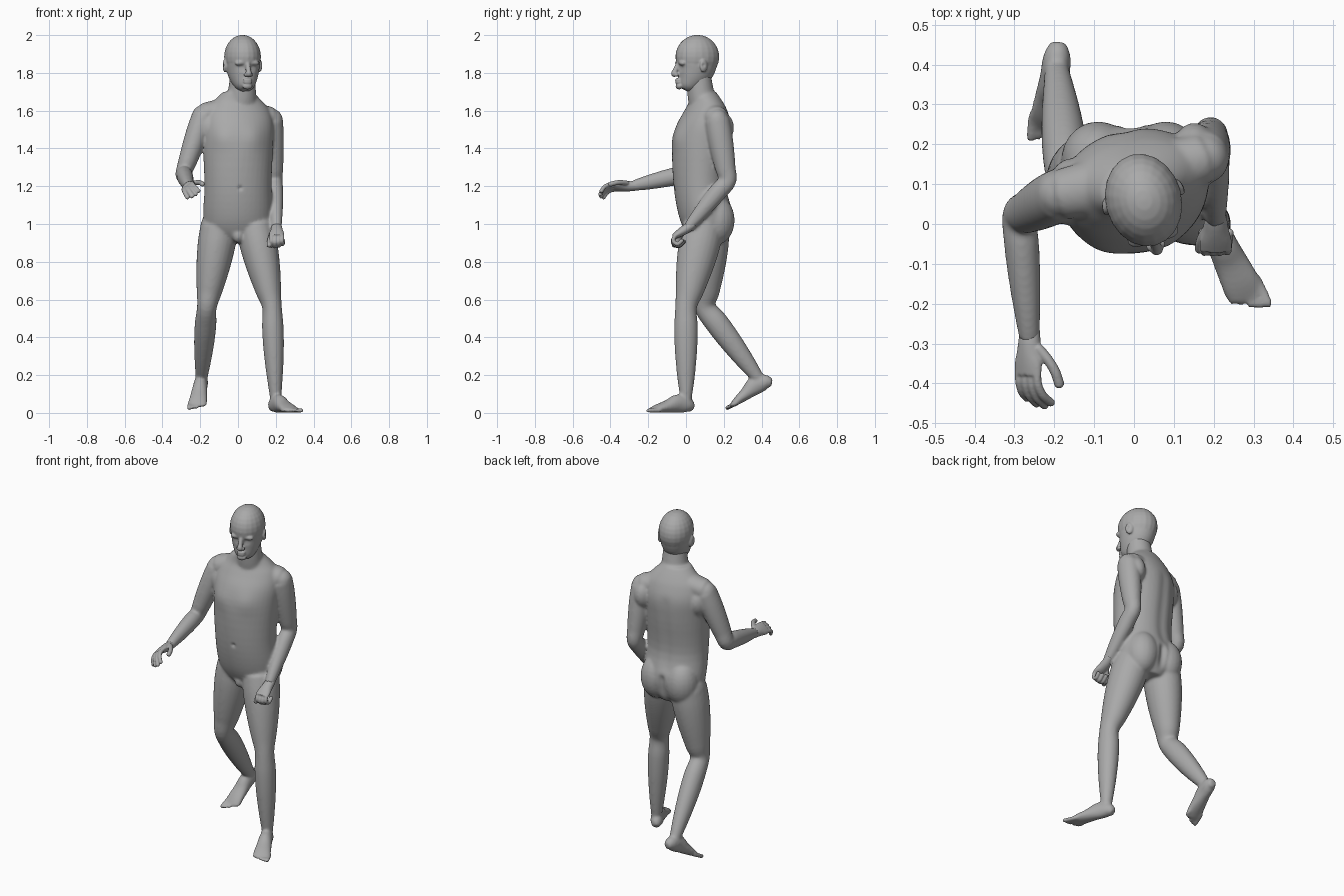
import bpy, bmesh
from math import cos, sin, exp, pi, tau, radians
from mathutils import Vector, Matrix

if "Cube" in bpy.data.objects:
    bpy.data.objects.remove(bpy.data.objects["Cube"])

grey = (.4, .4, .4, 1)
skin = bpy.data.materials.new("matte_grey")
skin.use_nodes = True
skin.diffuse_color = grey
skin.node_tree.nodes["Principled BSDF"].inputs["Base Color"].default_value = grey


def spline(rows, steps):
    """Smooth interpolation through rows of numbers."""
    rows = [Vector(row) for row in rows]
    padded = [rows[0] * 2 - rows[1], *rows, rows[-1] * 2 - rows[-2]]
    result = []
    for before, start, end, after in zip(padded, padded[1:], padded[2:], padded[3:]):
        enter, leave = (end - before) / 2, (after - start) / 2
        for step in range(steps):
            t = step / steps
            ease = t * t * (3 - 2 * t)
            result.append(start.lerp(end, ease) + enter * t * (1 - t) ** 2
                          - leave * t * t * (1 - t))
    return result + [rows[-1]]


def tube(bm, rows, side=(1, 0, 0), turn=None, sides=24, steps=4):
    """Closed loft of ellipses; each row is x, y, z, half width, half depth.
    With a turn rule the rings stay level and rotate by height."""
    rows = spline(rows, steps)
    centres = [row.to_3d() for row in rows]
    rings = []
    for i, (centre, row) in enumerate(zip(centres, rows)):
        along = centres[min(i + 1, len(rows) - 1)] - centres[max(i - 1, 0)]
        across = Vector(side)
        if turn:
            along = Vector((0, 0, 1))
            across.rotate(Matrix.Rotation(turn(centre.z), 3, 'Z'))
        along.normalize()
        across = (across - along * across.dot(along)).normalized()
        depth = along.cross(across)
        rings.append([bm.verts.new(centre + across * row[3] * cos(tau * k / sides)
                                   + depth * row[4] * sin(tau * k / sides))
                      for k in range(sides)])
    for lower, upper in zip(rings, rings[1:]):
        for k in range(sides):
            bm.faces.new((lower[k - 1], lower[k], upper[k], upper[k - 1]))
    bm.faces.new(rings[0])
    bm.faces.new(rings[-1])


def blob(bm, at, size, yaw=0):
    place = Matrix.LocRotScale(Vector(at), Matrix.Rotation(yaw, 3, 'Z'), Vector(size))
    bmesh.ops.create_uvsphere(bm, u_segments=20, v_segments=14, radius=1, matrix=place)


def limb(bm, joints, radii, bulge):
    """Upper and lower bone with a muscle swelling along each of them."""
    joints = [Vector(joint) for joint in joints]
    rows = []
    for bone in range(2):
        for t in (0, .2, .4, .6, .8):
            centre = joints[bone].lerp(joints[bone + 1], t)
            r = radii[bone] * (1 - t) + radii[bone + 1] * t + bulge * sin(pi * t ** .8)
            rows.append((*centre, r, r * 1.1))
    tube(bm, rows + [(*joints[-1], radii[-1], radii[-1])])
    blob(bm, joints[0], [radii[0]] * 3)


def digit(bm, points, radius):
    """Finger or toe with a rounded tip."""
    tube(bm, [(*p, radius, radius) for p in points], side=(.8, .1, .6), sides=12)
    blob(bm, points[-1], [radius] * 3)


def frame(origin, *axes):
    """Function from local distances along the axes to a point."""
    axes = [Vector(axis).normalized() for axis in axes]
    return lambda *amounts: Vector(origin) + sum(
        (axis * amount for axis, amount in zip(axes, amounts)), Vector())


def foot(bm, heel, forward, up, length, inner):
    """Foot from heel to toes; inner is the sign of the big toe side."""
    across = Vector(forward).cross(Vector(up))
    place = frame(heel, forward, across, across.cross(Vector(forward)))
    profile = ((0, .07, .07), (.1, .12, .14), (.3, .13, .17),
               (.5, .15, .12), (.7, .17, .08), (.84, .16, .045))
    tube(bm, [(*place(reach * length, 0, high * length), wide * length, high * length)
              for reach, wide, high in profile], side=across)
    for toe in range(5):
        offset = inner * (.14 - .07 * toe)
        points = [place(reach * length, offset * length, .045 * length)
                  for reach in (.7, .8, .96 - .012 * toe ** 2)]
        digit(bm, points, (.034 if toe else .045) * length)


def hand(bm, wrist, forward, index_side, palm_side, curl, spread):
    """Palm, four curled fingers and a thumb."""
    place = frame(wrist, forward, index_side, palm_side)
    palm = ((-.04, .024, .02), (0, .029, .025), (.03, .033, .024),
            (.06, .04, .02), (.09, .04, .014))
    tube(bm, [(*place(reach), wide, thick) for reach, wide, thick in palm], side=index_side)
    for finger in range(4):
        reach, down, offset = .08, 0, .028 - .019 * finger
        bone = (.034, .037, .035, .029)[finger]
        points = [place(reach, offset)]
        for joint in range(3):
            angle = radians(curl) * (joint + .5)
            reach += bone * cos(angle)
            down += bone * sin(angle)
            points.append(place(reach, offset * (1 + .1 * joint), down))
        digit(bm, points, .011)
    digit(bm, [place(.02 + .03 * i, spread * sin(.4 + .4 * i), .013 * i)
               for i in range(4)], .013)


def fuse(name, bm, voxel, smoothing, dents=()):
    """Merge overlapping forms into one skin, then push details in or out."""
    bmesh.ops.recalc_face_normals(bm, faces=bm.faces[:])
    mesh = bpy.data.meshes.new(name)
    bm.to_mesh(mesh)
    bm.free()
    part = bpy.data.objects.new(name, mesh)
    bpy.context.collection.objects.link(part)
    remesh = part.modifiers.new("Remesh", 'REMESH')
    remesh.mode, remesh.voxel_size = 'VOXEL', voxel
    part.modifiers.new("Smooth", 'SMOOTH').iterations = smoothing
    bpy.context.view_layer.update()
    graph = bpy.context.evaluated_depsgraph_get()
    part.data = bpy.data.meshes.new_from_object(part.evaluated_get(graph))
    part.modifiers.clear()
    for at, radius, push in dents:
        for vertex in part.data.vertices:
            distance = (vertex.co - Vector(at)).length / radius
            if distance < 2.5:
                vertex.co += Vector(push) * exp(-1.5 * distance ** 2)
    part.data.materials.clear()
    part.data.materials.append(skin)
    part.data.shade_smooth()
    return part


# Torso twists from the hips up to the shoulders
body = bmesh.new()
torso = ((.9, .12, .08, .08), (.96, .115, .165, .12), (1.05, .105, .184, .145),
         (1.2, .075, .178, .14), (1.4, .08, .186, .152), (1.52, .095, .19, .142),
         (1.6, .105, .17, .11), (1.65, .105, .13, .085), (1.7, .09, .08, .068))
tube(body, [(0, y, z, wide, deep) for z, y, wide, deep in torso], sides=40,
     turn=lambda z: radians(min(13, 28 * (z - 1))))

# Neck and groin
tube(body, [(.01, .1, 1.6, .09, .08), (.02, .08, 1.68, .077, .072),
            (.025, .065, 1.8, .065, .065)])
blob(body, (0, .02, .94), (.03, .03, .04))

# Shoulder muscles, armpits and buttocks
for x, y, z in ((-.18, .075, 1.58), (.172, .165, 1.56)):
    tube(body, [(.01, .105, 1.64, .06, .065), (x / 2, y * .5 + .055, z + .025, .06, .07),
                (x, y, z, .06, .064)], side=(0, 0, 1))
    blob(body, (x * .88, y + .005, 1.51), (.06, .085, .09))
for x in (-.09, .08):
    blob(body, (x, .16, 1.02), (.093, .098, .13))

# Arms and legs
arm_radii, leg_radii = (.06, .043, .026), (.1, .052, .028)
limb(body, [(-.185, .075, 1.57), (-.288, .02, 1.27), (-.262, -.29, 1.2)], arm_radii, .006)
limb(body, [(.178, .165, 1.55), (.193, .22, 1.23), (.205, .01, .98)], arm_radii, .006)
limb(body, [(-.1, .12, .98), (-.165, .1, .56), (-.195, .4, .16)], leg_radii, .013)
limb(body, [(.09, .09, .98), (.18, 0, .56), (.2, 0, .06)], leg_radii, .013)

# Feet
foot(body, (.18, .035, 0), (.43, -.9, 0), (0, 0, 1), .29, -1)
foot(body, (-.19, .465, .14), (-.03, -.25, -.13), (0, -.5, .9), .29, 1)

# Chest, navel, spine groove and cleft
details = [((-.085, -.075, 1.46), .08, (0, -.01, 0)),
           ((.085, -.035, 1.46), .08, (0, -.01, 0)),
           ((.012, -.065, 1.19), .014, (0, .009, 0))]
details += [((-.02, .22, 1.1 + .03 * i), .04, (0, -.004, 0)) for i in range(15)]
details += [((-.005, .245, .92 + .015 * i), .025, (0, -.008, 0)) for i in range(10)]
fuse("body", body, .007, 12, details)

# Cranium and jaw
head = bmesh.new()
blob(head, (0, 0, 1.885), (.096, .118, .116))
tube(head, [(0, -.07, 1.712, .028, .03), (0, -.06, 1.73, .05, .05),
            (0, -.035, 1.77, .072, .08), (0, -.012, 1.82, .086, .104),
            (0, 0, 1.88, .092, .115)], sides=40)

# Nose, lips and chin
tube(head, [(0, -.105, 1.85, .012, .012), (0, -.122, 1.81, .014, .014),
            (0, -.13, 1.795, .015, .014), (0, -.118, 1.784, .013, .01)])
for z in (1.75, 1.763):
    blob(head, (0, -.108, z), (.024, .013, .009))
blob(head, (0, -.1, 1.73), (.028, .018, .018))

# Nostrils, brows, ears, eye sockets and lids on both sides
features = []
for x in (-1, 1):
    blob(head, (.014 * x, -.118, 1.79), (.011, .012, .01))
    blob(head, (.035 * x, -.092, 1.852), (.032, .02, .016))
    blob(head, (.093 * x, .01, 1.838), (.013, .024, .036), yaw=.4 * x)
    features += [((.034 * x, -.11, 1.826), .02, (0, .011, 0)),
                 ((.034 * x, -.1, 1.825), .01, (0, -.007, 0)),
                 ((.106 * x, .006, 1.84), .012, (-.006 * x, 0, 0))]
skull = fuse("head", head, .0045, 6, features)
skull.data.transform(Matrix.Translation((.024, .06, 0)) @ Matrix.Rotation(radians(15), 4, 'Z'))

# Right hand reaches forward, left hand hangs in a loose fist
for name, wrist, forward, index_side, palm_side, curl, spread in (
        ("right_hand", (-.262, -.29, 1.2), (-.05, -1, 0), (.8, 0, .6), (.6, 0, -.8), 24, .07),
        ("left_hand", (.205, .01, .98), (0, -.8, -.5), (-1, 0, 0), (0, .5, -.8), 75, .04)):
    fingers = bmesh.new()
    hand(fingers, wrist, forward, index_side, palm_side, curl, spread)
    fuse(name, fingers, .004, 3)
